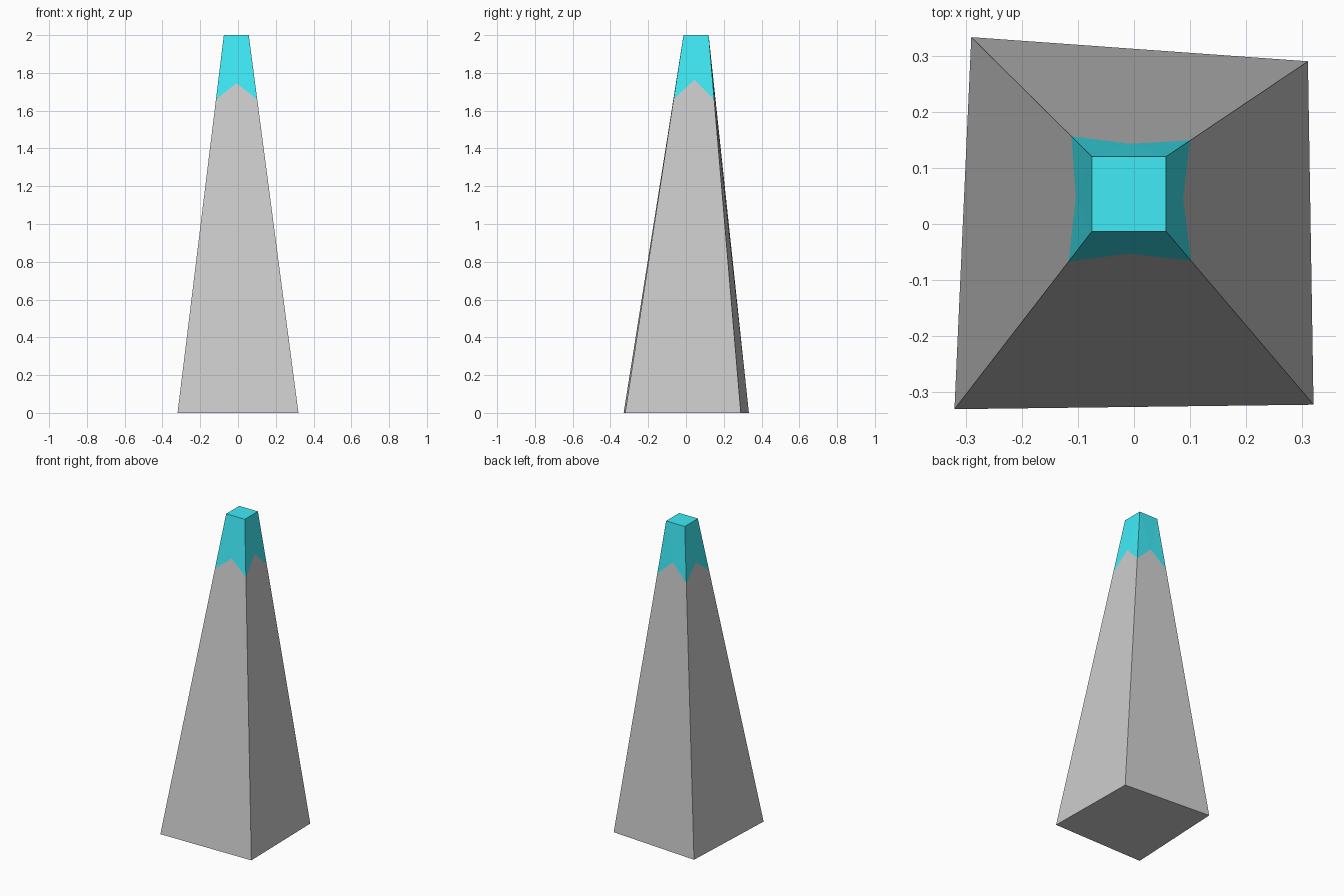
import bpy
from mathutils import Vector

if "Cube" in bpy.data.objects:
    bpy.data.objects.remove(bpy.data.objects["Cube"])

# Irregular base and square top, counter-clockwise from front left
base = [Vector((x, y, 0)) for x, y in ((-.32, -.33), (.32, -.322), (.31, .29), (-.29, .333))]
top = [Vector((x, y, 2)) for x, y in ((-.075, -.013), (.057, -.013), (.057, .12), (-.075, .12))]

# Zigzag colour boundary: low at each corner, high at each side's middle
corner = [t.lerp(b, .17) for t, b in zip(top, base)]
peak_t = (.127, .118, .12, .125)
peak = []
for i in range(4):
    j = (i + 1) % 4
    peak.append(((top[i] + top[j]) / 2).lerp((base[i] + base[j]) / 2, peak_t[i]))
zigzag = [p for pair in zip(corner, peak) for p in pair]


def make_part(name, verts, faces):
    mesh = bpy.data.meshes.new(name)
    mesh.from_pydata(verts, [], faces)
    obj = bpy.data.objects.new(name, mesh)
    bpy.context.collection.objects.link(obj)
    return obj


# Grey tapered shaft; vertices 0-3 are the base, 4-11 the zigzag
faces = [(3, 2, 1, 0)]
for i in range(4):
    faces.append((i, (i + 1) % 4, 4 + (2 * i + 2) % 8, 5 + 2 * i, 4 + 2 * i))
make_part("spire_shaft", base + zigzag, faces)

# Coloured tip; vertices 0-3 are the top, 4-11 the zigzag
faces = [(0, 1, 2, 3)]
for i in range(4):
    j = (i + 1) % 4
    c, m, d = 4 + 2 * i, 5 + 2 * i, 4 + (2 * i + 2) % 8
    faces += [(c, m, i), (m, j, i), (m, d, j)]
tip = make_part("spire_tip", top + zigzag, faces)
mat = bpy.data.materials.new("cyan")
mat.diffuse_color = (.05, .83, .93, 1)
mat.use_nodes = True
mat.node_tree.nodes["Principled BSDF"].inputs["Base Color"].default_value = mat.diffuse_color
tip.data.materials.append(mat)
